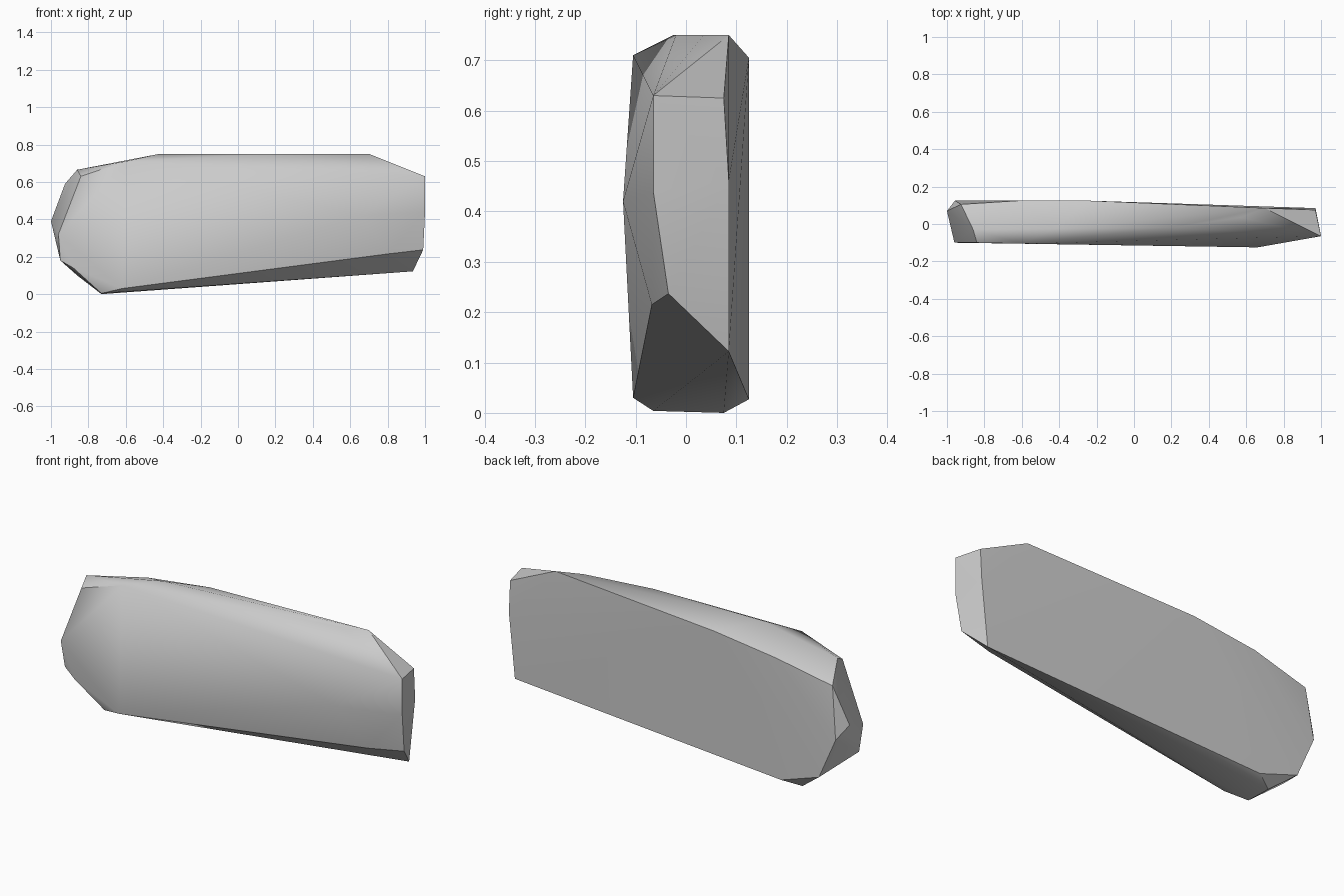
import bpy
import bmesh
import math

cube = bpy.data.objects.get("Cube")
if cube:
    bpy.data.objects.remove(cube, do_unlink=True)

# Stone material
stone = bpy.data.materials.new("stone_grey")
stone.use_nodes = True
grey = (0.6, 0.6, 0.6, 1)
stone.diffuse_color = grey
stone.node_tree.nodes["Principled BSDF"].inputs["Base Color"].default_value = grey

# Corners of the chipped slab, grouped by the side they belong to
front_rim = [(-.84, -.1, .63), (-.6, -.105, .71), (-.96, -.1, .32),
             (-.88, -.1, .14), (-.62, -.105, .03), (.66, -.125, .42),
             (.8, -.068, .215)]
back_rim = [(-.957, .125, .32), (-.86, .125, .1), (-.64, .125, .027),
            (-.61, .125, .66), (-.25, .125, .705)]
top_ridge = [(-.42, -.025, .75), (.2, -.02, .75), (.57, .035, .75),
             (.7, .085, .75), (-.86, -.03, .665)]
rounded_end = [(-1, .07, .39), (-.925, .105, .59), (-.95, -.08, .18)]
blunt_end = [(1, -.065, .63), (1, -.065, .44), (.99, -.035, .237),
             (.97, .075, .625), (.97, .085, .46), (.935, .085, .122)]
keel = [(-.73, -.065, .004), (-.73, .075, 0)]

# Wrap a convex skin around the corners
bm = bmesh.new()
for group in (front_rim, back_rim, top_ridge, rounded_end, blunt_end, keel):
    for co in group:
        bm.verts.new(co)
hull = bmesh.ops.convex_hull(bm, input=bm.verts[:])
loose = {e for e in hull["geom_interior"] + hull["geom_unused"]
         if isinstance(e, bmesh.types.BMVert)}
bmesh.ops.delete(bm, geom=list(loose), context="VERTS")
bmesh.ops.dissolve_limit(bm, angle_limit=math.radians(1),
                         verts=bm.verts[:], edges=bm.edges[:])
bmesh.ops.recalc_face_normals(bm, faces=bm.faces[:])

mesh = bpy.data.meshes.new("stone_slab")
bm.to_mesh(mesh)
bm.free()
mesh.materials.append(stone)
slab = bpy.data.objects.new("stone_slab", mesh)
bpy.context.collection.objects.link(slab)

# Soft facets with crisp chipped edges
bpy.ops.object.select_all(action="DESELECT")
slab.select_set(True)
bpy.context.view_layer.objects.active = slab
bpy.ops.object.shade_smooth_by_angle(angle=math.radians(30))
